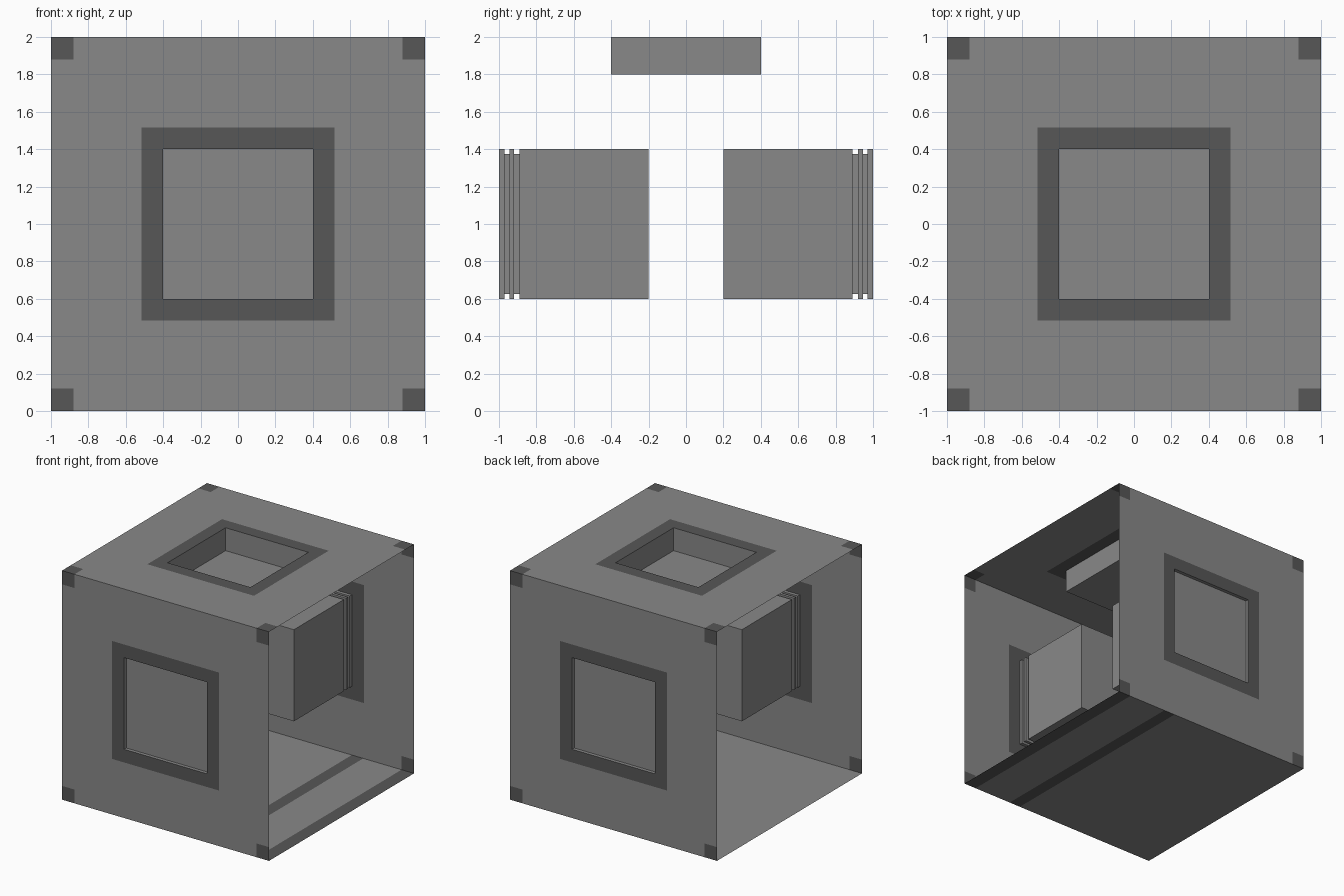
import bpy, bmesh
from mathutils import Vector

if "Cube" in bpy.data.objects:
    bpy.data.objects.remove(bpy.data.objects["Cube"])


def material(name, v):
    m = bpy.data.materials.new(name)
    m.diffuse_color = (v, v, v, 1)
    m.use_nodes = True
    m.node_tree.nodes["Principled BSDF"].inputs["Base Color"].default_value = m.diffuse_color
    return m


LIGHT = material("light_grey", 0.25)
DARK = material("dark_grey", 0.095)
CENTRE = Vector((0, 0, 1))
X, Y, Z = Vector((1, 0, 0)), Vector((0, 1, 0)), Vector((0, 0, 1))


def finish(bm, name):
    me = bpy.data.meshes.new(name)
    bm.to_mesh(me)
    bm.free()
    me.materials.append(LIGHT)
    me.materials.append(DARK)
    ob = bpy.data.objects.new(name, me)
    bpy.context.collection.objects.link(ob)
    return ob


def point(u, v, a, b, depth):
    return CENTRE + u * a + v * b + u.cross(v) * (1 - depth)


def sheet(name, u, v, us, vs, is_hole, is_dark):
    """Thin wall cut into a grid, coloured and pierced by rules on cell centres."""
    bm = bmesh.new()
    grid = [[bm.verts.new(point(u, v, a, b, 0)) for b in vs] for a in us]
    for i in range(len(us) - 1):
        for j in range(len(vs) - 1):
            a = abs(us[i] + us[i + 1]) / 2 if vs is us else (us[i] + us[i + 1]) / 2
            b = abs(vs[j] + vs[j + 1]) / 2
            if is_hole(a, b):
                continue
            f = bm.faces.new((grid[i][j], grid[i + 1][j],
                              grid[i + 1][j + 1], grid[i][j + 1]))
            f.material_index = int(is_dark(a, b))
    finish(bm, name)


def square_loft(name, u, v, profile, caps):
    """Square section swept inward from the wall; profile is (depth, half width)."""
    bm = bmesh.new()
    rings = [[bm.verts.new(point(u, v, s * r, t * r, d))
              for s, t in ((-1, -1), (1, -1), (1, 1), (-1, 1))] for d, r in profile]
    for p, q in zip(rings, rings[1:]):
        for k in range(4):
            n = (k + 1) % 4
            bm.faces.new((p[k], q[k], q[n], p[n]))
    for c in caps:
        ring = rings[c]
        bm.faces.new(ring if c >= 0 else ring[::-1])
    finish(bm, name)


# Walls with dark corner patches and a dark frame round the opening
CUTS = [-1, -0.88, -0.515, -0.4, 0.4, 0.515, 0.88, 1]
hole = lambda a, b: max(a, b) < 0.4
patch = lambda a, b: min(a, b) > 0.88 or max(a, b) < 0.515

# Grooved block behind each upright wall, its face slightly recessed
BLOCK = [(0, 0.4), (0.03, 0.4), (0.03, 0.375), (0.055, 0.375), (0.055, 0.4),
         (0.08, 0.4), (0.08, 0.375), (0.11, 0.375), (0.11, 0.4), (0.8, 0.4)]
for side, u in (("front", X), ("back", -X)):
    sheet(side + "_wall", u, Z, CUTS, CUTS, hole, patch)
    square_loft(side + "_block", u, Z, BLOCK, (2, -1))

# Top wall with a shallow tray
sheet("top_wall", X, Y, CUTS, CUTS, hole, patch)
square_loft("top_tray", X, Y, [(0, 0.4), (0.2, 0.4)], (1,))

# Floor with two dark stripes running front to back (u = -X makes it face down)
sheet("floor", -X, Y, [-1, -0.88, -0.51, -0.4, 1], [-1, 1],
      lambda a, b: False, lambda a, b: a < -0.88 or -0.51 < a < -0.4)
